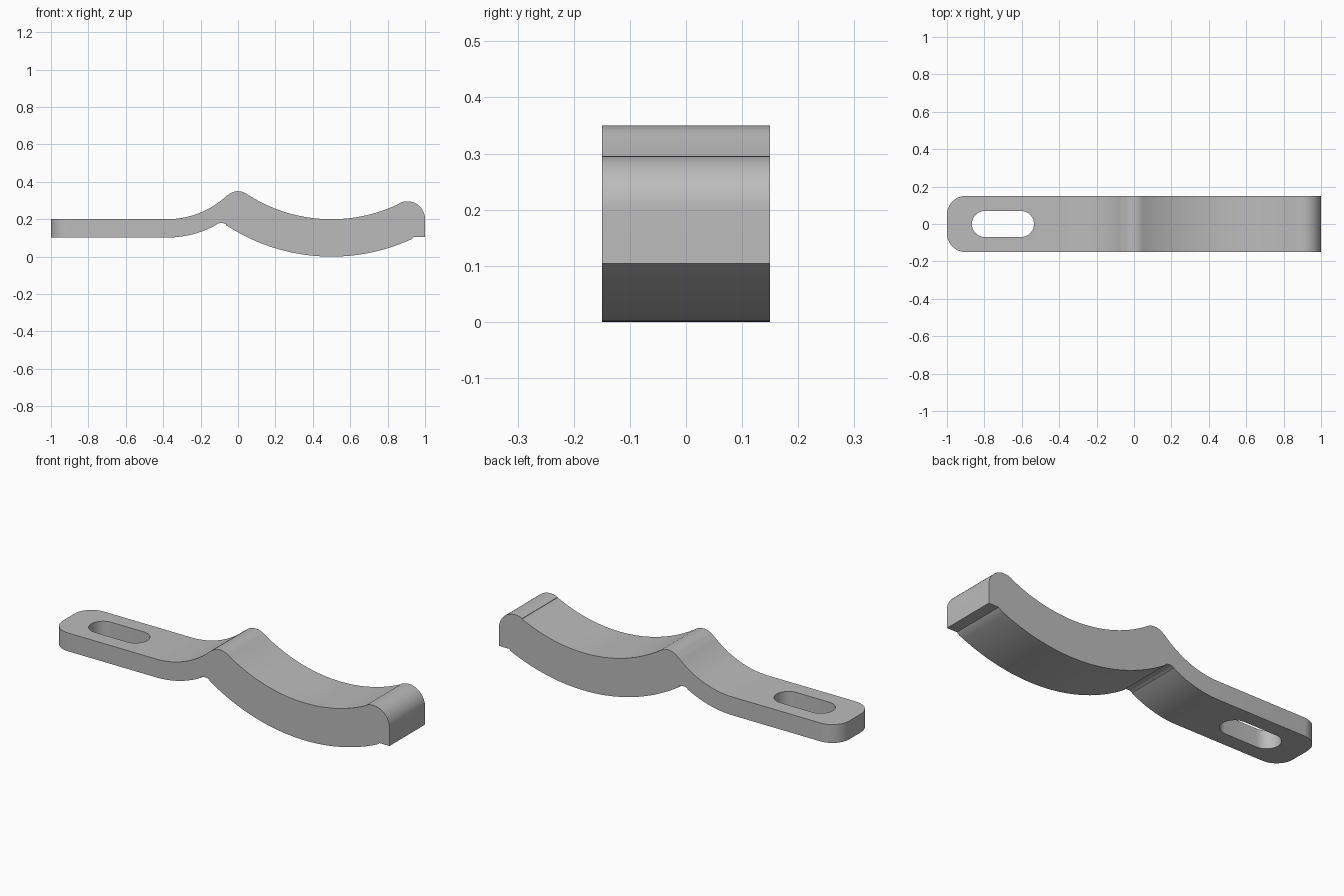
import bpy, bmesh
from math import sin, cos, radians, pi

cube = bpy.data.objects.get("Cube")
if cube:
    bpy.data.objects.remove(cube)

HALF_WIDTH = 0.15

steel = bpy.data.materials.new("plain grey")
steel.use_nodes = True
grey = (0.5, 0.5, 0.5, 1)
steel.diffuse_color = grey
steel.node_tree.nodes["Principled BSDF"].inputs["Base Color"].default_value = grey


def arc(cx, cy, radius, start, end, steps):
    """Points along an arc, angles in degrees."""
    angles = [radians(start + (end - start) * i / steps) for i in range(steps + 1)]
    return [(cx + radius * cos(a), cy + radius * sin(a)) for a in angles]


def prism(name, points, axis, low, high):
    """Extrude a closed outline along y (outline in x, z) or z (outline in x, y)."""
    bm = bmesh.new()
    place = (lambda p: (p[0], low, p[1])) if axis == "y" else (lambda p: (p[0], p[1], low))
    face = bm.faces.new([bm.verts.new(place(p)) for p in points])
    out = bmesh.ops.extrude_face_region(bm, geom=[face])
    shift = (0, high - low, 0) if axis == "y" else (0, 0, high - low)
    moved = [v for v in out["geom"] if isinstance(v, bmesh.types.BMVert)]
    bmesh.ops.translate(bm, verts=moved, vec=shift)
    bmesh.ops.recalc_face_normals(bm, faces=bm.faces)
    mesh = bpy.data.meshes.new(name)
    bm.to_mesh(mesh)
    bm.free()
    obj = bpy.data.objects.new(name, mesh)
    bpy.context.collection.objects.link(obj)
    mesh.materials.append(steel)
    return obj


# Side outline: flat tab, rise, crest, cradle and rounded lip
top = [(-1, 0.2)]
top += arc(-0.38, 0.67, 0.47, -90, -47, 16)
top += arc(0, 0.27, 0.08, 133, 57, 12)
top += arc(0.5, 1.029, 0.829, -123.5, -64, 36)
top += arc(0.905, 0.201, 0.095, 116, 0, 16)
bottom = [(1, 0.104), (0.94, 0.104)]
bottom += arc(0.5, 1.029, 1.029, -65.5, -123.3, 36)
bottom += arc(-0.09, 0.13, 0.05, 57, 119, 10)
bottom += arc(-0.38, 0.652, 0.55, -61, -90, 14)
bottom += [(-1, 0.102)]
bracket = prism("bent_bracket", top + bottom, "y", -HALF_WIDTH, HALF_WIDTH)

# Rounded corners on the tab end
bm = bmesh.new()
bm.from_mesh(bracket.data)
corners = [e for e in bm.edges
           if all(v.co.x < -0.99 for v in e.verts)
           and abs(e.verts[0].co.y - e.verts[1].co.y) < 0.01]
bmesh.ops.bevel(bm, geom=corners, offset=0.1, segments=12, profile=0.5, affect="EDGES")
bm.to_mesh(bracket.data)
bm.free()

# Slot through the tab
outline = arc(-0.605, 0, 0.07, -90, 90, 16) + arc(-0.797, 0, 0.07, 90, 270, 16)
cutter = prism("slot_cutter", outline, "z", 0, 0.4)
cutter.hide_render = True
cut = bracket.modifiers.new("slot", "BOOLEAN")
cut.operation = "DIFFERENCE"
cut.solver = "EXACT"
cut.object = cutter

bpy.ops.object.select_all(action="DESELECT")
bracket.select_set(True)
bpy.context.view_layer.objects.active = bracket
bpy.ops.object.modifier_apply(modifier=cut.name)
bpy.data.objects.remove(cutter)
bpy.ops.object.shade_smooth_by_angle(angle=radians(30))
